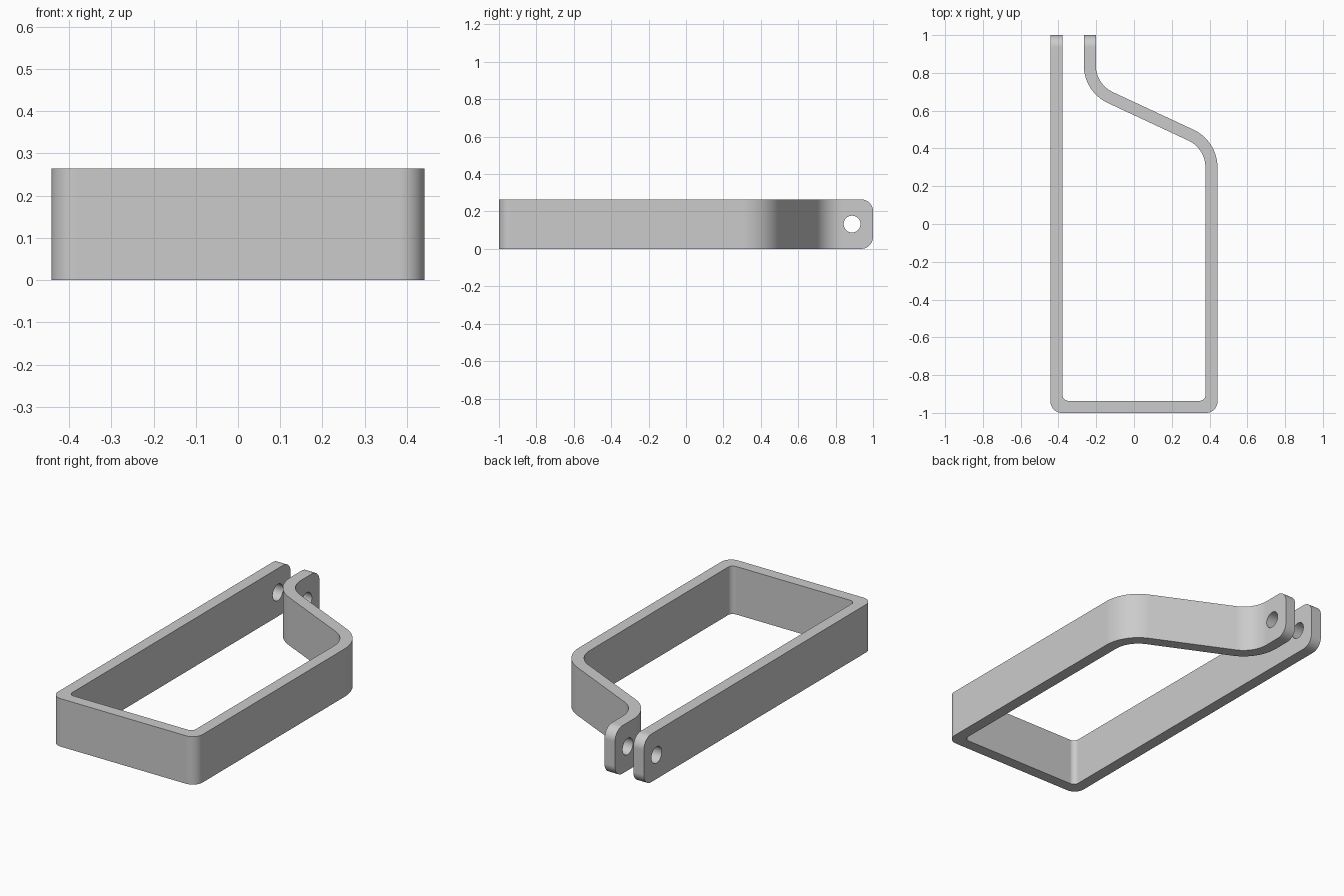
import bpy, bmesh, math
from mathutils import Vector

cube = bpy.data.objects.get("Cube")
if cube:
    bpy.data.objects.remove(cube, do_unlink=True)

HEIGHT = 0.265
HALF_W = 0.442
WALL = 0.064
SLOPE = math.tan(math.radians(25))

grey = bpy.data.materials.new("light grey metal")
grey.use_nodes = True
grey.diffuse_color = (0.6, 0.6, 0.6, 1)
grey.node_tree.nodes["Principled BSDF"].inputs["Base Color"].default_value = (0.6, 0.6, 0.6, 1)


def rounded(corners, steps=14):
    """Closed outline from (x, y, radius) corners, with true tangent arcs."""
    points = []
    for i, (x, y, r) in enumerate(corners):
        p = Vector((x, y))
        if r == 0:
            points.append(p)
            continue
        a = (Vector(corners[i - 1][:2]) - p).normalized()
        b = (Vector(corners[(i + 1) % len(corners)][:2]) - p).normalized()
        half = a.angle(b) / 2
        centre = p + (a + b).normalized() * r / math.sin(half)
        start = p + a * r / math.tan(half) - centre
        end = p + b * r / math.tan(half) - centre
        sweep = start.angle(end)
        for k in range(steps + 1):
            t = k / steps
            points.append(centre + (start * math.sin((1 - t) * sweep)
                                    + end * math.sin(t * sweep)) / math.sin(sweep))
    return points


def prism(name, outline, place, along):
    """Extrude a flat outline; place maps outline points into space."""
    bm = bmesh.new()
    face = bm.faces.new([bm.verts.new(place(p)) for p in outline])
    ext = bmesh.ops.extrude_face_region(bm, geom=[face])
    moved = [v for v in ext["geom"] if isinstance(v, bmesh.types.BMVert)]
    bmesh.ops.translate(bm, verts=moved, vec=along)
    bmesh.ops.recalc_face_normals(bm, faces=bm.faces)
    mesh = bpy.data.meshes.new(name)
    bm.to_mesh(mesh)
    bm.free()
    mesh.materials.append(grey)
    obj = bpy.data.objects.new(name, mesh)
    bpy.context.collection.objects.link(obj)
    return obj


def cut(target, cutter, operation):
    """Boolean the target, then discard the cutter."""
    cutter.hide_render = True
    mod = target.modifiers.new("cut", 'BOOLEAN')
    mod.object, mod.operation, mod.solver = cutter, operation, 'EXACT'
    bpy.context.view_layer.objects.active = target
    bpy.ops.object.modifier_apply(modifier=mod.name)
    bpy.data.objects.remove(cutter, do_unlink=True)


def slant(x, offset):
    return offset - SLOPE * x


# Bent strip: outer side of the loop, then back along the inner side
inner_w = HALF_W - WALL
tab_in, tab_out = -0.266, -0.202
upper, lower = 0.646, 0.576
strip = rounded([
    (-HALF_W, 1, 0), (-HALF_W, -1, 0.06), (HALF_W, -1, 0.06),
    (HALF_W, slant(HALF_W, upper), 0.22),
    (tab_out, slant(tab_out, upper), 0.156), (tab_out, 1, 0),
    (tab_in, 1, 0), (tab_in, slant(tab_in, lower), 0.22),
    (inner_w, slant(inner_w, lower), 0.156),
    (inner_w, WALL - 1, 0.03), (-inner_w, WALL - 1, 0.03), (-inner_w, 1, 0),
])
clamp = prism("clamp_strip", strip, lambda p: (p.x, p.y, 0), (0, 0, HEIGHT))

# Rounded tab ends, trimmed by a side profile
side = rounded([(0.87, -0.1, 0), (1.1, -0.1, 0), (1.1, HEIGHT + 0.1, 0),
                (0.87, HEIGHT + 0.1, 0), (0.87, HEIGHT, 0),
                (1, HEIGHT, 0.064), (1, 0, 0.064), (0.87, 0, 0)])
cut(clamp, prism("end_cutter", side, lambda p: (-0.6, p.x, p.y), (1.2, 0, 0)), 'DIFFERENCE')

# Bolt hole through both tabs
ring = [Vector((math.cos(a), math.sin(a))) * 0.045
        for a in (math.tau * k / 40 for k in range(40))]
cut(clamp, prism("hole_cutter", ring,
                 lambda p: (-0.6, 0.888 + p.x, HEIGHT / 2 + p.y), (1.2, 0, 0)), 'DIFFERENCE')

# Smooth bends with crisp edges and flat walls
bpy.ops.object.select_all(action='DESELECT')
clamp.select_set(True)
bpy.context.view_layer.objects.active = clamp
bpy.ops.object.shade_smooth_by_angle(angle=math.radians(30))
weighted = clamp.modifiers.new("flat walls", 'WEIGHTED_NORMAL')
weighted.keep_sharp = True
